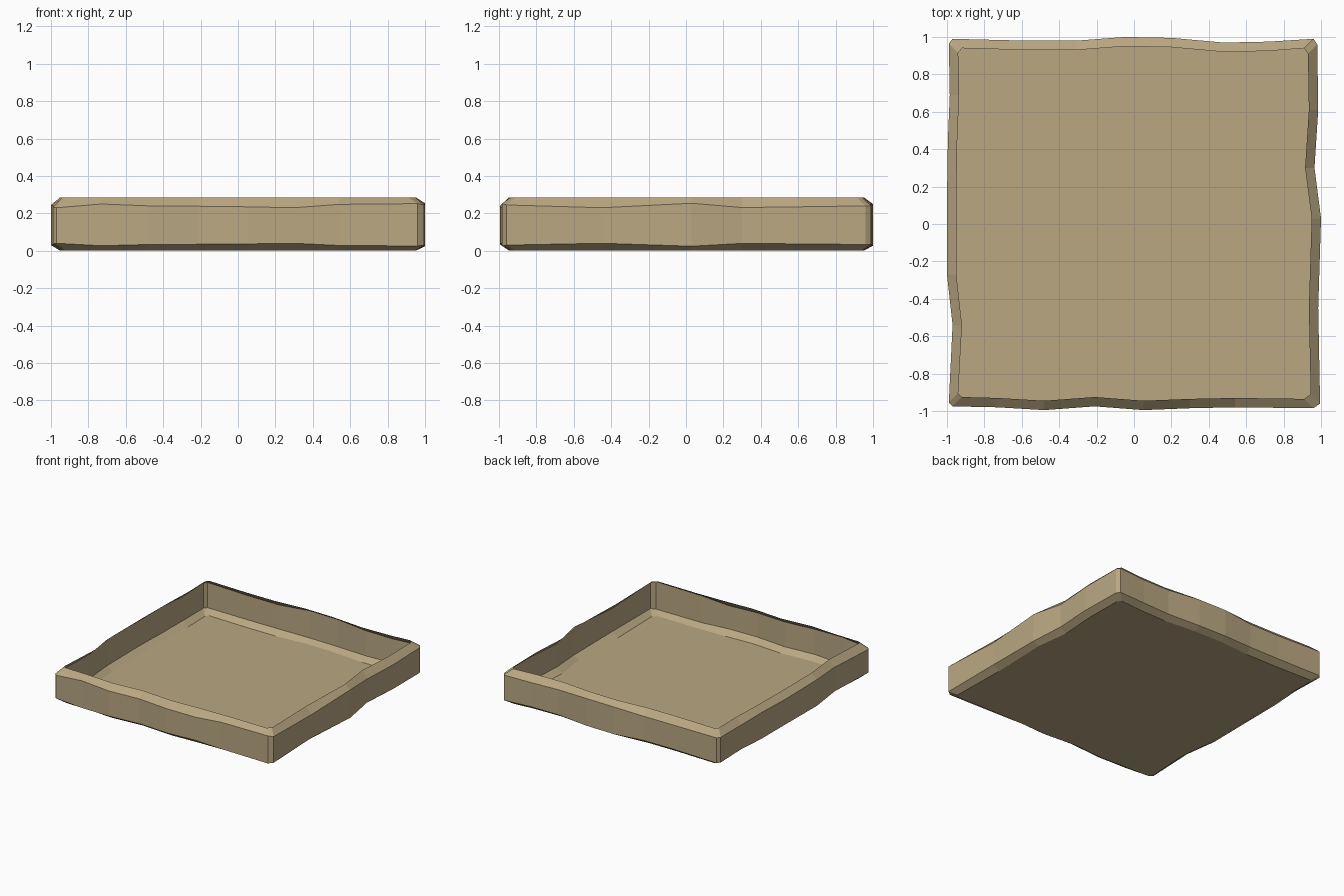
import bpy, bmesh

HEIGHT = 0.286
INSET = 0.05

# Rough-cut outline, counter-clockwise: x, y, height of the upper wall edge
OUTLINE = [
    # front
    (-0.97, -0.975, 0.23), (-0.73, -0.98, 0.25), (-0.48, -0.995, 0.24), (-0.21, -0.975, 0.238),
    (0.05, -0.995, 0.235), (0.30, -0.985, 0.23), (0.54, -0.98, 0.248), (0.96, -0.985, 0.252),
    # right
    (0.995, -0.96, 0.245), (0.985, -0.45, 0.23), (1.0, 0.03, 0.254),
    (0.965, 0.30, 0.231), (0.985, 0.61, 0.235), (0.98, 0.96, 0.24),
    # back
    (0.96, 0.99, 0.24), (0.72, 0.975, 0.235), (0.48, 0.97, 0.24), (0.20, 0.995, 0.25),
    (-0.05, 1.0, 0.25), (-0.31, 0.98, 0.235), (-0.57, 0.98, 0.235), (-0.97, 0.99, 0.24),
    # left
    (-0.99, 0.965, 0.24), (-0.985, 0.69, 0.235), (-0.995, 0.45, 0.245), (-1.0, 0.13, 0.24),
    (-1.0, -0.27, 0.245), (-0.97, -0.54, 0.235), (-0.99, -0.955, 0.23),
]


def pull_in(c):
    """Move a coordinate inward if it lies on an outer side."""
    if abs(c) < 0.9:
        return c
    return c - INSET if c > 0 else c + INSET


# Four rings: floor edge, lower wall edge, upper wall edge, open rim
bm = bmesh.new()
rings = [
    [bm.verts.new((pull_in(x), pull_in(y), 0)) for x, y, z in OUTLINE],
    [bm.verts.new((x, y, 0.04 - 0.65 * (z - 0.23))) for x, y, z in OUTLINE],
    [bm.verts.new((x, y, z)) for x, y, z in OUTLINE],
    [bm.verts.new((pull_in(x), pull_in(y), HEIGHT)) for x, y, z in OUTLINE],
]
n = len(OUTLINE)
for low, high in zip(rings, rings[1:]):
    for i in range(n):
        j = (i + 1) % n
        bm.faces.new((low[i], low[j], high[j], high[i]))

# Floor; the top stays open
bm.faces.new(rings[0][::-1])

mesh = bpy.data.meshes.new("stone_slab")
bm.to_mesh(mesh)
bm.free()

stone = bpy.data.materials.new("sandstone")
stone.diffuse_color = (0.49, 0.39, 0.225, 1)
mesh.materials.append(stone)

slab = bpy.data.objects.new("stone_slab", mesh)
bpy.context.collection.objects.link(slab)
